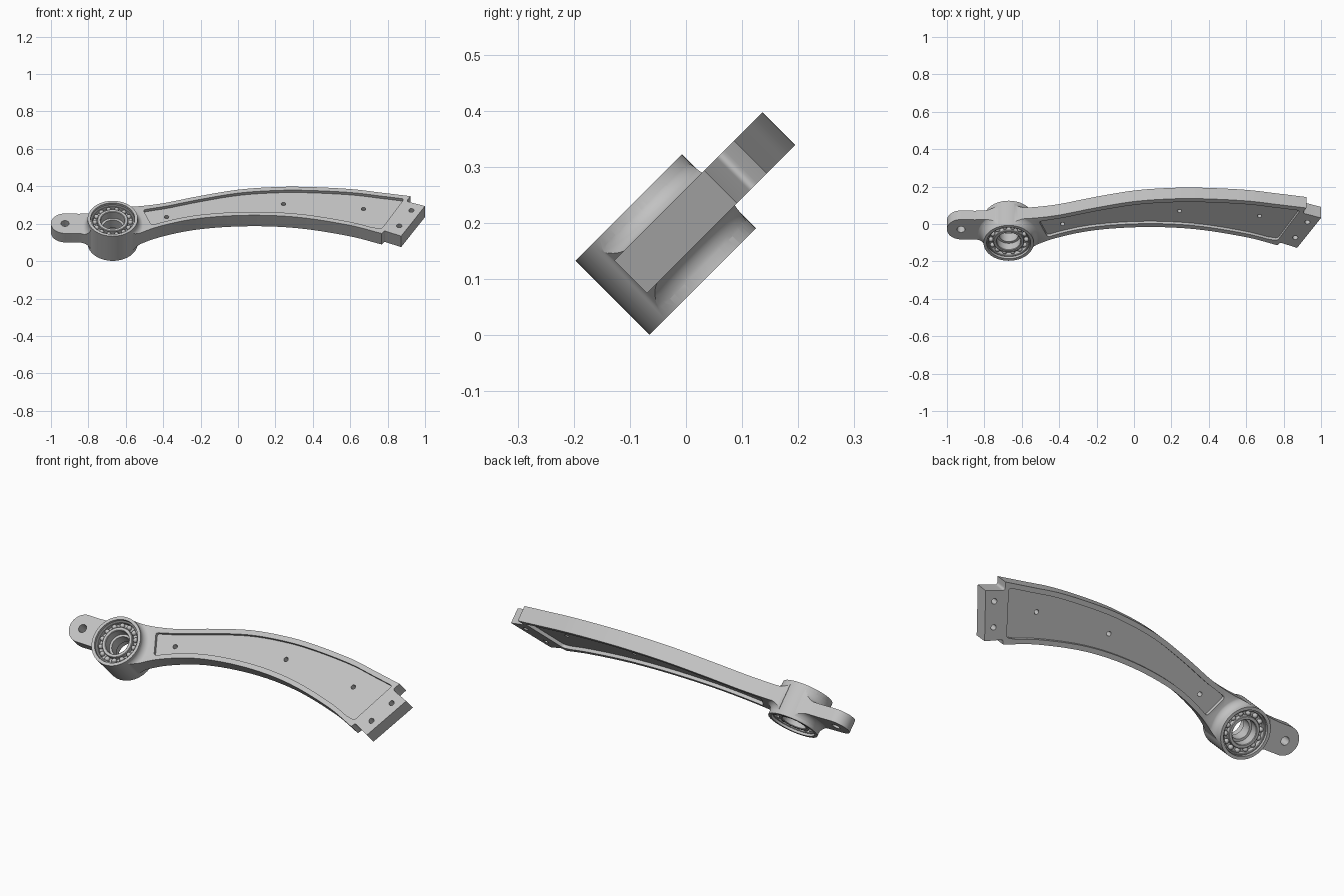
import bpy, bmesh, math
from mathutils import Matrix, Vector

cube = bpy.data.objects.get("Cube")
if cube:
    bpy.data.objects.remove(cube)

metal = bpy.data.materials.new("light_grey_metal")
metal.use_nodes = True
GREY = (0.54, 0.54, 0.54, 1)
metal.diffuse_color = GREY
metal.node_tree.nodes["Principled BSDF"].inputs["Base Color"].default_value = GREY

# Parts are drawn flat, then tilted 45 degrees about x
TILT = Matrix.Rotation(math.radians(45), 4, 'X') @ Matrix.Translation((0, 0, 0.14))
HUB = Vector((-0.67, 0.089, 0))
HUB_R, HUB_H = 0.134, 0.093
ARM_TOP, ARM_LOW = 0.045, -0.038
EYE_TOP, EYE_LOW = 0.023, -0.045


def finish_mesh(name, bm):
    bmesh.ops.recalc_face_normals(bm, faces=bm.faces)
    mesh = bpy.data.meshes.new(name)
    bm.to_mesh(mesh)
    bm.free()
    mesh.materials.append(metal)
    obj = bpy.data.objects.new(name, mesh)
    bpy.context.collection.objects.link(obj)
    return obj


def smooth_curve(points, steps=6):
    """Smooth path through the points."""
    pts = [Vector(p) for p in points]
    pts = [2 * pts[0] - pts[1]] + pts + [2 * pts[-1] - pts[-2]]
    out = []
    for a, b, c, d in zip(pts, pts[1:], pts[2:], pts[3:]):
        for i in range(steps):
            t = i / steps
            out.append(0.5 * (2 * b + (c - a) * t + (2 * a - 5 * b + 4 * c - d) * t * t
                              + (3 * b - a - 3 * c + d) * t ** 3))
    return out + [pts[-2]]


def round_corner(before, corner, after, radius, steps=5):
    """Short curve replacing one outline corner."""
    b, c, a = Vector(before), Vector(corner), Vector(after)
    p, q = c + (b - c).normalized() * radius, c + (a - c).normalized() * radius
    return [p.lerp(c, t).lerp(c.lerp(q, t), t) for t in [i / steps for i in range(steps + 1)]]


def prism(name, outline, low, high):
    bm = bmesh.new()
    rings = [[bm.verts.new((p[0], p[1], z)) for p in outline] for z in (low, high)]
    bm.faces.new(rings[0][::-1])
    bm.faces.new(rings[1])
    for i in range(len(outline)):
        j = (i + 1) % len(outline)
        bm.faces.new((rings[0][i], rings[0][j], rings[1][j], rings[1][i]))
    return finish_mesh(name, bm)


def cylinder(name, centre, radius, low, high, segs=32):
    bm = bmesh.new()
    bmesh.ops.create_cone(bm, cap_ends=True, segments=segs, radius1=radius, radius2=radius,
                          depth=high - low,
                          matrix=Matrix.Translation((centre[0], centre[1], (low + high) / 2)))
    return finish_mesh(name, bm)


def lathe(name, profile, segs=64):
    """Closed (radius, height) profile spun about the hub axis."""
    bm = bmesh.new()
    rings = []
    for i in range(segs):
        a = math.tau * i / segs
        rings.append([bm.verts.new(HUB + Vector((r * math.cos(a), r * math.sin(a), z)))
                      for r, z in profile])
    n = len(profile)
    for i in range(segs):
        p, q = rings[i], rings[(i + 1) % segs]
        for j in range(n):
            k = (j + 1) % n
            bm.faces.new((p[j], q[j], q[k], p[k]))
    return finish_mesh(name, bm)


def combine(target, tool, operation):
    mod = target.modifiers.new("join", 'BOOLEAN')
    mod.operation, mod.solver, mod.object = operation, 'EXACT', tool
    bpy.context.view_layer.objects.active = target
    bpy.ops.object.modifier_apply(modifier=mod.name)
    bpy.data.objects.remove(tool)


def fillet_collar(outline, top, low):
    """Concave blend from the hub wall down to a plate's two faces."""
    def arc(face, sign):
        run, rise = 0.036, HUB_H - 0.008 - abs(face)
        return [(HUB_R - 0.001 + run * (1 - math.cos(t)),
                 face + sign * (rise * (1 - math.sin(t)) - 0.001))
                for t in [math.pi / 2 * i / 8 for i in range(9)]]
    upper, lower = arc(top, 1), arc(low, -1)
    profile = [(0.125, upper[0][1])] + upper + lower[::-1] + [(0.125, lower[0][1])]
    collar = lathe("collar", profile)
    combine(collar, prism("trim", outline, -0.2, 0.2), 'INTERSECT')
    return collar


# Curved arm outline with stepped end block
top_pts = [(-0.64, 0.222), (-0.524, 0.231), (-0.395, 0.254), (-0.21, 0.306), (0, 0.355),
           (0.2, 0.375), (0.37, 0.376), (0.6, 0.36), (0.765, 0.333), (0.922, 0.306)]
low_pts = [(-0.62, -0.035), (-0.56, 0.005), (-0.42, 0.078), (-0.21, 0.138), (0.06, 0.162),
           (0.326, 0.146), (0.594, 0.087), (0.768, 0.024)]
top_edge, low_edge = smooth_curve(top_pts), smooth_curve(low_pts)
end_tip, end_foot = (1.0, 0.231), (0.872, 0.004)
end_block = round_corner(top_pts[-1], (0.9, 0.268), end_tip, 0.016) + [end_tip, end_foot]
end_block += round_corner(end_foot, (0.782, 0.045), low_pts[-1], 0.008)
arm_outline = top_edge + end_block + low_edge[::-1]

# Recessed panels, cut while the arm is still a plain plate
RIM, DEPTH = 0.026, 0.018
upper_rim = [Vector((p[0], p[1] - RIM)) for p in top_edge if -0.46 < p[0] < 0.85]
lower_rim = [Vector((p[0], p[1] + RIM)) for p in low_edge[::-1] if -0.42 < p[0] < 0.72]
corners = [(-0.508, 0.203), (0.888, 0.286), (0.768, 0.06), (-0.462, 0.086)]
pocket = round_corner(corners[3], corners[0], upper_rim[0], 0.016) + upper_rim
pocket += round_corner(upper_rim[-1], corners[1], corners[2], 0.016)
pocket += round_corner(corners[1], corners[2], lower_rim[0], 0.016) + lower_rim
pocket += round_corner(lower_rim[-1], corners[3], corners[0], 0.016)
arm = prism("arm_plate", arm_outline, ARM_LOW, ARM_TOP)
for low, high in ((ARM_TOP - DEPTH, 0.12), (-0.12, ARM_LOW + DEPTH)):
    combine(arm, prism("pocket", pocket, low, high), 'DIFFERENCE')

# Mounting eye on the far side of the hub
eye_centre, eye_r = Vector((-0.925, 0.122)), 0.075
eye_arc = [eye_centre + eye_r * Vector((math.cos(a), math.sin(a)))
           for a in [math.pi * (0.5 + i / 24) for i in range(25)]]
eye_low = smooth_curve([(-0.84, 0.045), (-0.78, 0.02), (-0.73, -0.03), (-0.67, -0.04)], 4)
eye_top = smooth_curve([(-0.67, 0.215), (-0.73, 0.21), (-0.79, 0.198), (-0.85, 0.195)], 4)
eye_outline = eye_arc + eye_low + eye_top
eye = prism("eye_plate", eye_outline, EYE_LOW, EYE_TOP)

# Bolt holes
arm_holes = [(-0.382, 0.167, 0.012), (0.243, 0.266, 0.012), (0.671, 0.228, 0.012),
             (0.927, 0.199, 0.014), (0.862, 0.082, 0.014)]
for plate, holes in ((arm, arm_holes), (eye, [(-0.925, 0.122, 0.022)])):
    for x, y, r in holes:
        combine(plate, cylinder("drill", (x, y), r, -0.2, 0.2, 24), 'DIFFERENCE')

# Join hub, plates and blends into one casting
body = cylinder("control_arm", HUB, HUB_R, -HUB_H, HUB_H, 64)
for plate, outline, high, low in ((arm, arm_outline, ARM_TOP, ARM_LOW),
                                  (eye, eye_outline, EYE_TOP, EYE_LOW)):
    combine(body, plate, 'UNION')
    combine(body, fillet_collar(outline, high, low), 'UNION')

# Stepped bore with bearing seats
SEAT_R, SEAT = 0.118, 0.03
combine(body, cylinder("bore", HUB, 0.052, -0.2, 0.2, 64), 'DIFFERENCE')
for low, high in ((SEAT, 0.2), (-0.2, -SEAT)):
    combine(body, cylinder("seat", HUB, SEAT_R, low, high, 64), 'DIFFERENCE')
parts = [body]

# Ball bearing in each end of the hub
FACE = HUB_H - 0.012
for side, s in (("upper", 1), ("lower", -1)):
    def ring(name, inner, outer, low, high, c=0.003):
        prof = [(inner, low), (outer, low), (outer, high - c), (outer - c, high),
                (inner + c, high), (inner, high - c)]
        parts.append(lathe(f"{side}_{name}", [(r, s * z) for r, z in prof]))
    ring("outer_race", 0.107, SEAT_R - 0.0005, SEAT + 0.001, FACE)
    ring("inner_race", 0.064, 0.083, SEAT + 0.001, FACE)
    ring("ball_cage", 0.082, 0.108, 0.042, 0.056, 0.001)
    bm = bmesh.new()
    for i in range(14):
        a = math.tau * i / 14
        spot = HUB + Vector((0.095 * math.cos(a), 0.095 * math.sin(a), s * 0.065))
        bmesh.ops.create_uvsphere(bm, u_segments=16, v_segments=10, radius=0.0135,
                                  matrix=Matrix.Translation(spot))
    parts.append(finish_mesh(f"{side}_bearing_balls", bm))

# Tilt into place and shade
bpy.ops.object.select_all(action='DESELECT')
for part in parts:
    part.data.transform(TILT)
    part.select_set(True)
bpy.context.view_layer.objects.active = body
bpy.ops.object.shade_smooth_by_angle(angle=math.radians(30))
